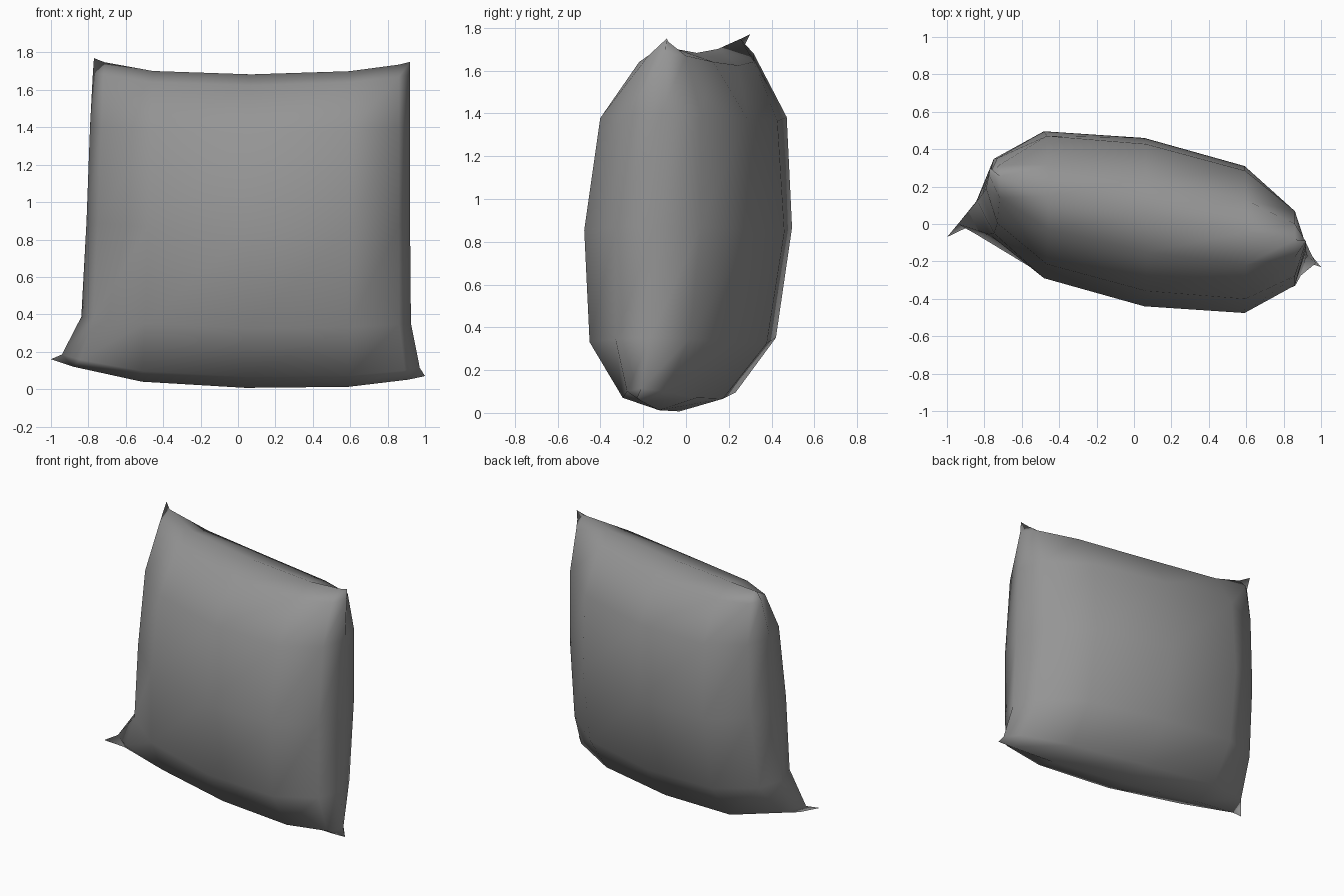
import bpy
import bmesh
from mathutils import Vector

cube = bpy.data.objects.get("Cube")
if cube:
    bpy.data.objects.remove(cube, do_unlink=True)

# Fabric colour
fabric = bpy.data.materials.new("grey_fabric")
fabric.use_nodes = True
colour = (0.3, 0.3, 0.3, 1)
fabric.diffuse_color = colour
fabric.node_tree.nodes["Principled BSDF"].inputs["Base Color"].default_value = colour

# Pulled-out corner tips, keyed by side (-1 right, 1 left) and height (-1 bottom, 1 top)
TIPS = {
    (-1, -1): Vector((-1.0, -0.07, 0.16)),
    (1, -1): Vector((1.0, -0.23, 0.07)),
    (-1, 1): Vector((-0.77, 0.30, 1.77)),
    (1, 1): Vector((0.92, -0.09, 1.75)),
}
STEPS = [-1, -0.93, -0.62, 0, 0.62, 0.93, 1]
HALF_DEPTH = 0.45


def mid_sheet(u, v):
    """Gently twisted sheet halfway between the two faces."""
    x = 0.055 + 0.865 * u + 0.015 * v * (1 - u)
    y = 0.01 - 0.15 * u + 0.04 * v
    z = 0.845 + 0.838 * v + 0.04 * u * u - 0.02 * u * (1 - v) / 2
    return Vector((x, y, z))


def puff(t):
    return max(0, 1 - abs(t) ** 3) ** 0.5


def cushion_point(u, v, side):
    point = mid_sheet(u, v)
    corner = (1 if u > 0 else -1, 1 if v > 0 else -1)
    pull = abs(u * v) ** 6
    point += (TIPS[corner] - mid_sheet(*corner)) * pull
    point.y += side * HALF_DEPTH * puff(u) * puff(v)
    return point


# Cushion: two puffed faces that share the seam around the rim
bm = bmesh.new()
count = len(STEPS)
seam = {}
for side in (-1, 1):
    grid = {}
    for i, u in enumerate(STEPS):
        for j, v in enumerate(STEPS):
            on_seam = abs(u) == 1 or abs(v) == 1
            if on_seam and (i, j) in seam:
                grid[i, j] = seam[i, j]
                continue
            grid[i, j] = bm.verts.new(cushion_point(u, v, side))
            if on_seam:
                seam[i, j] = grid[i, j]
    for i in range(count - 1):
        for j in range(count - 1):
            ring = [grid[i, j], grid[i + 1, j], grid[i + 1, j + 1], grid[i, j + 1]]
            face = bm.faces.new(ring if side < 0 else ring[::-1])
            face.smooth = True
bmesh.ops.recalc_face_normals(bm, faces=bm.faces)

mesh = bpy.data.meshes.new("cushion")
bm.to_mesh(mesh)
bm.free()
mesh.materials.append(fabric)
cushion = bpy.data.objects.new("cushion", mesh)
bpy.context.collection.objects.link(cushion)
